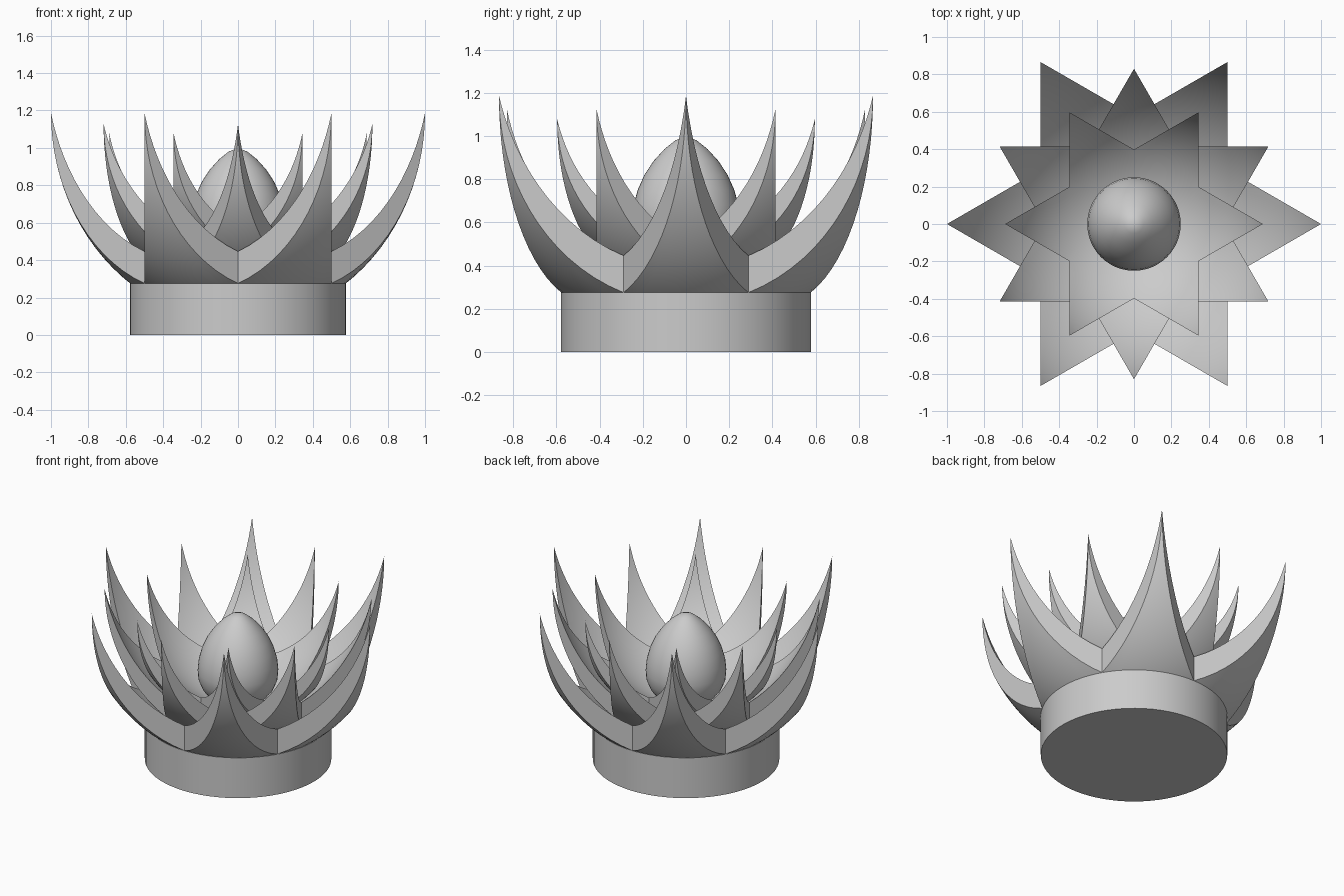
import bpy, bmesh, math

if "Cube" in bpy.data.objects:
    bpy.data.objects.remove(bpy.data.objects["Cube"], do_unlink=True)

COLOUR = (0.6, 0.6, 0.6, 1.0)
grey = bpy.data.materials.new("plain_grey")
grey.use_nodes = True
grey.diffuse_color = COLOUR
grey.node_tree.nodes["Principled BSDF"].inputs["Base Color"].default_value = COLOUR

PIVOT = 0.84          # height about which the petal rings shrink
TAN30 = math.tan(math.radians(30))


def finish(bm, name):
    bmesh.ops.remove_doubles(bm, verts=bm.verts, dist=0.0003)
    bmesh.ops.recalc_face_normals(bm, faces=bm.faces)
    mesh = bpy.data.meshes.new(name)
    bm.to_mesh(mesh)
    bm.free()
    obj = bpy.data.objects.new(name, mesh)
    bpy.context.collection.objects.link(obj)
    mesh.materials.append(grey)
    bpy.ops.object.select_all(action='DESELECT')
    obj.select_set(True)
    bpy.context.view_layer.objects.active = obj
    bpy.ops.object.shade_smooth_by_angle(angle=math.radians(35))
    return obj


def outer_z(r):
    return 1.19 - 1.12 * math.sqrt(max(0, 1 - r * r))


def inner_z(r):
    return 1.49 - 1.26 * math.sqrt(1 - (r / 1.03) ** 2)


def petal_ring(name, scale, turn):
    """Six pointed petals: a star outline filled between two bowl surfaces."""
    bm = bmesh.new()
    inner_rows, outer_rows, across = 8, 16, 8
    xs = [0.5 * i / inner_rows for i in range(inner_rows)]
    xs += [1 - 0.5 * (1 - i / outer_rows) ** 2 for i in range(outer_rows + 1)]
    for k in range(6):
        a = turn + k * math.pi / 3
        ca, sa = math.cos(a), math.sin(a)

        def sheet(height):
            rows = []
            for x in xs:
                half = min(x, 1 - x) * TAN30
                row = []
                for j in range(across + 1):
                    y = half * (2 * j / across - 1)
                    z = PIVOT + (height(math.hypot(x, y)) - PIVOT) * scale
                    row.append(bm.verts.new(((x * ca - y * sa) * scale,
                                             (x * sa + y * ca) * scale, z)))
                rows.append(row)
            for r0, r1 in zip(rows, rows[1:]):
                for j in range(across):
                    bm.faces.new((r0[j], r1[j], r1[j + 1], r0[j + 1]))
            return rows

        top, bottom = sheet(inner_z), sheet(outer_z)
        # cut walls along both edges of the petal
        for i in range(inner_rows, len(xs) - 1):
            for j in (0, across):
                bm.faces.new((top[i][j], top[i + 1][j], bottom[i + 1][j], bottom[i][j]))
    return finish(bm, name)


def lathe(name, profile, steps):
    bm = bmesh.new()
    verts = [bm.verts.new((r, 0, z)) for r, z in profile]
    edges = [bm.edges.new(pair) for pair in zip(verts, verts[1:])]
    bmesh.ops.spin(bm, geom=verts + edges, cent=(0, 0, 0), axis=(0, 0, 1),
                   angle=2 * math.pi, steps=steps, use_merge=True)
    return finish(bm, name)


# round base
lathe("base", [(0, 0), (0.578, 0), (0.578, 0.275), (0, 0.275)], 64)

# three nested rings, each smaller and turned half a petal
for i, name in enumerate(("outer_petals", "middle_petals", "inner_petals")):
    petal_ring(name, 0.83 ** i, i * math.pi / 6)

# pointed bud
bud = [(0, 0.37), (0.1, 0.39), (0.17, 0.43), (0.22, 0.49), (0.245, 0.55), (0.25, 0.61),
       (0.243, 0.68), (0.224, 0.75), (0.193, 0.82), (0.15, 0.885), (0.1, 0.94),
       (0.05, 0.98), (0, 1.0)]
lathe("bud", bud, 48)
